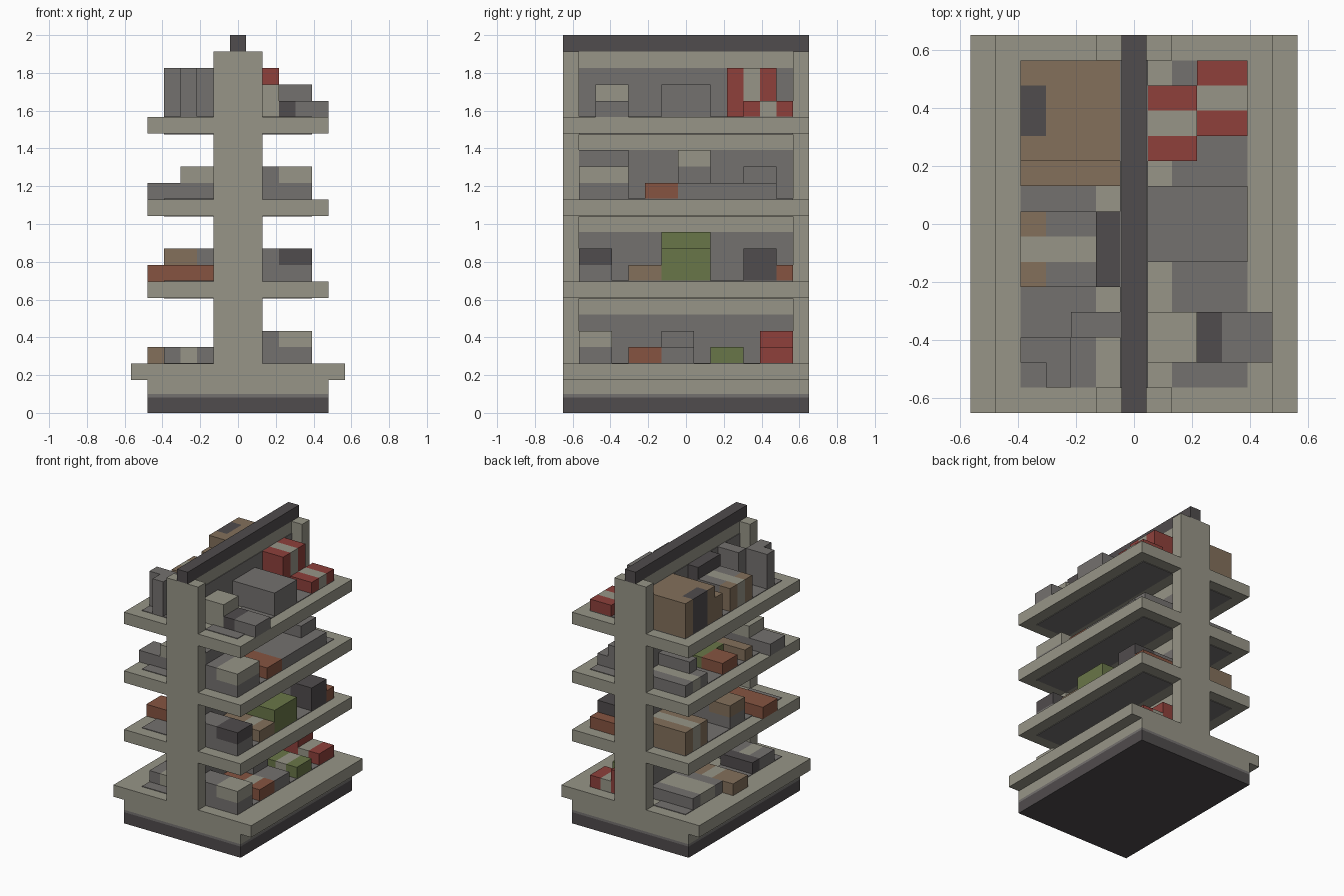
import bpy, bmesh
from mathutils import Vector

cube = bpy.data.objects.get("Cube")
if cube:
    bpy.data.objects.remove(cube, do_unlink=True)

U = 2 / 23          # one building block
THIN = 0.05         # painted plate thickness in blocks
BAY = 5             # blocks from one shelf top to the next
LOWEST = 3          # height of the lowest shelf top in blocks


def material(label, red, green, blue):
    m = bpy.data.materials.new(label)
    m.use_nodes = True
    colour = [((c / 255 + 0.055) / 1.055) ** 2.4 for c in (red, green, blue)] + [1]
    m.diffuse_color = colour
    m.node_tree.nodes["Principled BSDF"].inputs["Base Color"].default_value = colour
    return m


beige = material("beige", 151, 149, 135)
grey = material("grey", 116, 113, 111)
charcoal = material("charcoal", 80, 76, 77)
red = material("red", 142, 64, 59)
orange = material("orange", 134, 84, 65)
green = material("green", 105, 118, 72)
brown = material("brown", 131, 112, 91)


def box(name, lo, hi, colour, paint=None, rule=None):
    """Box between corners in blocks; faces that meet the rule get the paint."""
    lo, hi = Vector(lo), Vector(hi)
    bm = bmesh.new()
    bmesh.ops.create_cube(bm, size=1)
    for v in bm.verts:
        v.co = (lo + hi) / 2 + v.co * (hi - lo)
    if rule:
        # Cut the faces at every whole block so the rule can pick cells
        for axis in range(3):
            normal = Vector([int(i == axis) for i in range(3)])
            for step in range(1, round(hi[axis] - lo[axis])):
                bmesh.ops.bisect_plane(
                    bm, geom=bm.verts[:] + bm.edges[:] + bm.faces[:],
                    plane_co=lo + normal * step, plane_no=normal)
        for f in bm.faces:
            f.material_index = int(rule(f.calc_center_median()))
    bmesh.ops.scale(bm, vec=(U, U, U), verts=bm.verts)
    mesh = bpy.data.meshes.new(name)
    bm.to_mesh(mesh)
    bm.free()
    mesh.materials.append(colour)
    if paint:
        mesh.materials.append(paint)
    obj = bpy.data.objects.new(name, mesh)
    bpy.context.collection.objects.link(obj)


def block(name, half_x, half_y, z0, z1, colour):
    box(name, (-half_x, -half_y, z0), (half_x, half_y, z1), colour)


def across(side, inner, outer):
    """Range in x for distances from the back panel on one side."""
    return sorted(side * (0.5 + d) for d in (inner, outer))


# Base, lip, back panel and top rail
block("plinth", 5.5, 7.5, 0, 0.95, charcoal)
block("plinth_trim", 5.5, 7.5, 0.95, 1.15, grey)
block("base_body", 5.5, 7.5, 1.15, 2, beige)
block("base_lip", 6.5, 7.5, 2, LOWEST, beige)
block("back_panel", 0.5, 6.5, LOWEST, 22, beige)
block("top_rail", 0.5, 7.5, 22, 23, charcoal)
for y in (-7, 7):
    box("end_post", (-1.5, y - 0.5, LOWEST), (1.5, y + 0.5, 22), beige)

# Shelves, with darker plates above, below and on the panel behind
for bay in range(4):
    z = LOWEST + bay * BAY
    if bay:
        block("shelf", 5.5, 7.5, z - 1, z, beige)
    for side in (-1, 1):
        x0, x1 = across(side, 1, 4)
        box("floor_plate", (x0, -6.5, z), (x1, 6.5, z + THIN), grey)
        if bay:
            box("underside_plate", (x0, -6.5, z - 1 - THIN), (x1, 6.5, z - 1), grey)
        x0, x1 = across(side, 0, THIN)
        box("panel_plate", (x0, -6.5, z), (x1, 6.5, z + LOWEST), grey)


# Paint rules: d is the distance from the panel, along and up run from 0 to 1
def hoop(d, along, up):
    return abs(along - 0.5) < 0.2


def belt(d, along, up):
    return 2 <= d <= 3


def outer_half(d, along, up):
    return d > 2


def outer_top(d, along, up):
    return d > 2 and up > 0.5


def cap(d, along, up):
    return up > 0.7


def outer_patch(d, along, up):
    return d > 3 and abs(along - 0.5) < 0.3


def goods(name, side, bay, front, length, colour=grey, height=1, inner=0, outer=4,
          base=0, paint=None, rule=None):
    """One packed item; front is its distance in blocks from the front end."""
    x0, x1 = across(side, inner, outer)
    y0 = front - 7.5
    z0 = LOWEST + bay * BAY + base

    def painted(c):
        return rule(abs(c.x) - 0.5, (c.y - y0) / length, (c.z - z0) / height)

    box(name, (x0, y0, z0), (x1, y0 + length, z0 + height), colour,
        paint, painted if rule else None)


# Left side: a two-tone carton stands at the front of the three lower shelves
L, R = 1, -1
for bay, length, paint in ((0, 2, beige), (1, 2, charcoal), (2, LOWEST, beige)):
    goods("left_front_carton", L, bay, 1, length, height=2, paint=paint, rule=outer_top)

# Left bottom shelf
for front, colour in ((4, orange), (9, green), (12, red)):
    goods("left_striped_packet", L, 0, front, 2, colour, paint=beige, rule=belt)
goods("left_low_carton", L, 0, 6, 2)
goods("left_upper_carton", L, 0, 6, 2, outer=2, base=1)
goods("left_red_box", L, 0, 12, 2, red, outer=2, base=1)

# Left second shelf
goods("left_brown_packet", L, 1, 4, 2, brown, paint=beige, rule=belt)
goods("left_green_box", L, 1, 6, 3, green, height=2)
goods("left_green_top_box", L, 1, 6, 3, green, outer=1, base=2)
goods("left_dark_carton", L, 1, 11, 2, height=2, paint=charcoal, rule=outer_half)
goods("left_orange_packet", L, 1, 13, 1, orange)

# Left third shelf
goods("left_back_carton", L, 2, 1, 3, outer=1, base=2)
goods("left_orange_packet", L, 2, 5, 2, orange, inner=1)
goods("left_tall_carton", L, 2, 7, 2, height=3, outer=1, paint=beige, rule=cap)
goods("left_long_carton", L, 2, 7, 6)
goods("left_small_carton", L, 2, 11, 2, outer=3, base=1)

# Left top shelf
goods("left_pale_box", L, 3, 2, 2, beige, height=2, outer=2)
goods("left_striped_carton", L, 3, 2, 2, inner=2, outer=5, paint=charcoal, rule=belt)
goods("left_big_carton", L, 3, 6, 3, height=2)
goods("left_red_tall_box", L, 3, 10, 3, red, height=3, outer=2, paint=beige, rule=hoop)
goods("left_red_low_box", L, 3, 11, 3, red, inner=2, paint=beige, rule=hoop)

# Right bottom shelf
goods("right_front_carton", R, 0, 2, 2, paint=beige, rule=belt)
goods("right_dark_carton", R, 0, 4, 1, charcoal, inner=1)
goods("right_brown_packet", R, 0, 7, 2, brown, inner=1, outer=5, paint=beige, rule=belt)
goods("right_flat_carton", R, 0, 9, 4, paint=beige, rule=hoop)

# Right second shelf
goods("right_orange_packet", R, 1, 3, 2, orange, inner=1, outer=5)
goods("right_two_tone_carton", R, 1, 6, 2, height=2, paint=brown, rule=outer_top)
goods("right_brown_box", R, 1, 11, 3, brown, height=2, paint=beige, rule=hoop)

# Right third shelf
goods("right_front_carton", R, 2, 2, 2, inner=2, outer=5)
goods("right_stepped_carton", R, 2, 2, 2, height=2, outer=3, paint=beige, rule=cap)
goods("right_brown_packet", R, 2, 5, 1, brown, inner=1)
goods("right_green_packet", R, 2, 6, 3, green, outer=2)
goods("right_orange_packet", R, 2, 7, 2, orange, inner=2)
goods("right_low_carton", R, 2, 11, 3, paint=beige, rule=hoop)
goods("right_upper_carton", R, 2, 11, 1, outer=3, base=1)

# Right top shelf
goods("right_outer_tall_carton", R, 3, 2, 1, height=3, inner=3)
goods("right_middle_tall_carton", R, 3, 1, 2, height=3, inner=2, outer=3)
goods("right_inner_tall_carton", R, 3, 3, 1, height=3, outer=2)
goods("right_striped_back_box", R, 3, 5, 3, height=2, inner=1, outer=3,
      paint=beige, rule=hoop)
goods("right_striped_front_box", R, 3, 5, 3, brown, height=2, inner=3,
      paint=beige, rule=hoop)
goods("right_dark_box", R, 3, 5, 3, charcoal, height=3, outer=1)
goods("right_brown_box", R, 3, 10, 4, brown, height=3, paint=charcoal, rule=outer_patch)
goods("right_brown_side_box", R, 3, 9, 1, brown, height=2)
